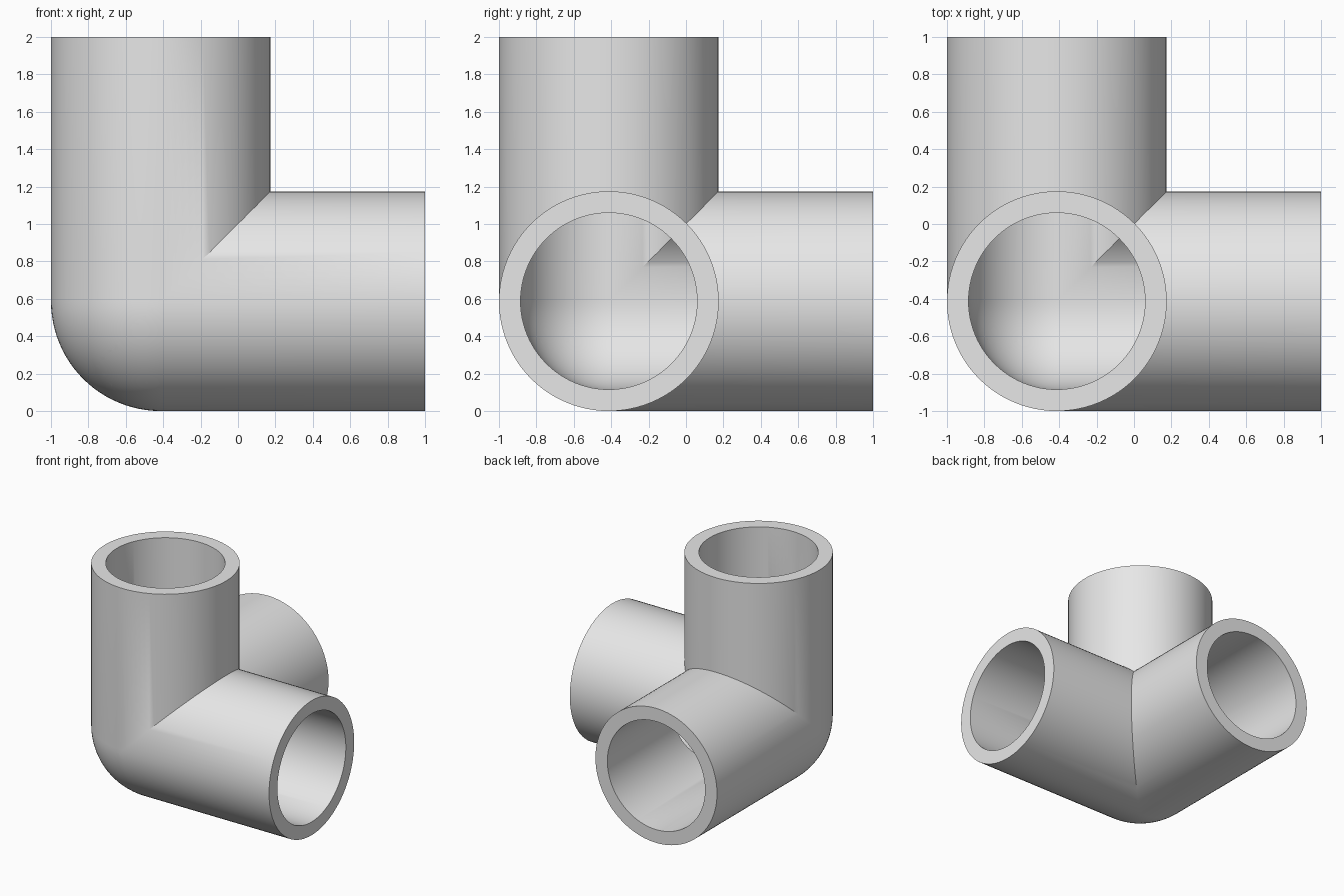
import bpy, bmesh
from math import sin, cos, pi, tau
from mathutils import Vector, Matrix

cube = bpy.data.objects.get("Cube")
if cube:
    bpy.data.objects.remove(cube, do_unlink=True)

OUTER, INNER = 0.5875, 0.472      # pipe radii
ARM = 2 - OUTER                   # corner centre to open end
CENTRE = Vector((OUTER - 1, OUTER - 1, OUTER))
SEGMENTS, RINGS = 96, 24


def round_end(radius):
    """Quarter circle from the pole below up to the start of the straight wall."""
    angles = [i * pi / 2 / RINGS for i in range(RINGS + 1)]
    return [(radius * sin(a), -radius * cos(a)) for a in angles]


# Wall profile of one arm: up the bore, across the rim, down the outside
profile = round_end(INNER) + [(INNER, ARM), (OUTER, ARM)] + round_end(OUTER)[::-1]

bm = bmesh.new()
verts = [bm.verts.new((r, 0, z)) for r, z in profile]
edges = [bm.edges.new(pair) for pair in zip(verts, verts[1:])]
bmesh.ops.spin(bm, geom=verts + edges, cent=(0, 0, 0), axis=(0, 0, 1),
               angle=tau, steps=SEGMENTS, use_duplicate=False)
bmesh.ops.remove_doubles(bm, verts=bm.verts[:], dist=1e-4)

# Mitre the arm against its two neighbours
for normal in ((-1, 0, 1), (0, -1, 1)):
    bmesh.ops.bisect_plane(bm, geom=bm.verts[:] + bm.edges[:] + bm.faces[:], dist=1e-5,
                           plane_co=(0, 0, 0), plane_no=normal, clear_inner=True)

# Turn copies about the corner diagonal for the other two arms, then weld
arm = bm.verts[:] + bm.edges[:] + bm.faces[:]
for turn in (1, 2):
    copy = bmesh.ops.duplicate(bm, geom=arm)["geom"]
    bmesh.ops.rotate(bm, verts=[g for g in copy if isinstance(g, bmesh.types.BMVert)],
                     cent=(0, 0, 0), matrix=Matrix.Rotation(turn * tau / 3, 3, Vector((1, 1, 1))))
bmesh.ops.remove_doubles(bm, verts=bm.verts[:], dist=1e-4)
bmesh.ops.recalc_face_normals(bm, faces=bm.faces[:])
bmesh.ops.translate(bm, verts=bm.verts[:], vec=CENTRE)

mesh = bpy.data.meshes.new("corner_pipe_fitting")
bm.to_mesh(mesh)
bm.free()
fitting = bpy.data.objects.new("corner_pipe_fitting", mesh)
bpy.context.collection.objects.link(fitting)

# Plain grey material
grey = bpy.data.materials.new("light_grey")
grey.use_nodes = True
colour = (0.8, 0.8, 0.8, 1)
grey.diffuse_color = colour
grey.node_tree.nodes["Principled BSDF"].inputs["Base Color"].default_value = colour
mesh.materials.append(grey)

# Smooth walls with sharp rims and mitre creases
bpy.ops.object.select_all(action="DESELECT")
fitting.select_set(True)
bpy.context.view_layer.objects.active = fitting
bpy.ops.object.shade_smooth_by_angle(angle=pi / 6)
